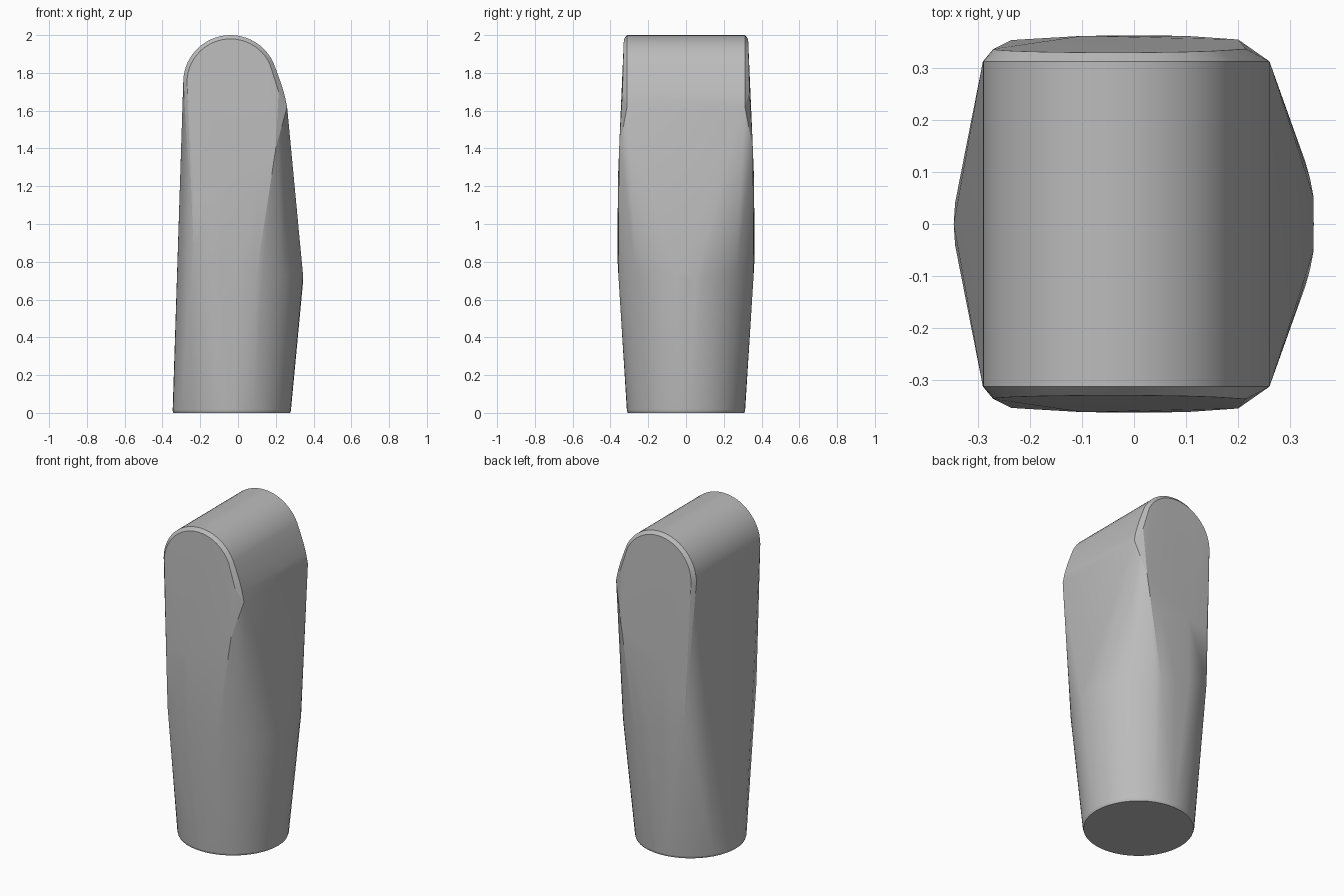
import bpy, bmesh, math

cube = bpy.data.objects.get("Cube")
if cube:
    bpy.data.objects.remove(cube, do_unlink=True)

grey = bpy.data.materials.new("plain_grey")
grey.use_nodes = True
grey.diffuse_color = (0.5, 0.5, 0.5, 1)
grey.node_tree.nodes["Principled BSDF"].inputs["Base Color"].default_value = (0.5, 0.5, 0.5, 1)

AXIS = -0.033  # x of the round foot's centre


def ring(radius, z, start=0, end=360, steps=48):
    """Points on a level arc around the foot's axis."""
    angles = [math.radians(start + (end - start) * i / steps) for i in range(steps + 1)]
    return [(AXIS + radius * math.cos(a), radius * math.sin(a), z) for a in angles]


def mirrored(points):
    """Points together with their front/back mirror images."""
    return [(x, s * y, z) for x, y, z in points for s in (1, -1)]


def arch(radius):
    """Rounded head profile in x and z."""
    angles = [math.radians(180 - 155 * i / 24) for i in range(25)]
    return [(-0.04 + radius * math.cos(a), 1.75 + radius * math.sin(a)) for a in angles]


# Round foot with a tiny softened rim
points = ring(0.309, 0)[:-1] + ring(0.313, 0.012)[:-1]

# Flared lower body, cut off by the right-hand flat
points += mirrored(ring(0.381, 0.73, 8, 70, 12))
points += [(0.345, 0, 0.7)]

# Front and back flats
points += mirrored([(-0.235, 0.353, 0.86), (-0.1, 0.36, 0.82), (0.0, 0.362, 0.8),
                    (-0.235, 0.353, 1.2), (-0.1, 0.361, 1.22), (0.1, 0.361, 1.2),
                    (0.2, 0.354, 1.4)])

# Rounded head with a narrow chamfer on each end
shoulder = [(0.208, 1.8), (0.228, 1.745), (0.246, 1.685), (0.26, 1.62)]
points += mirrored([(x, 0.312, z) for x, z in arch(0.25) + shoulder])
points += mirrored([(x, 0.329 + (1.98 - z) * 0.03, z) for x, z in arch(0.23)])
points += mirrored([(0.215, 0.336, 1.7)])

# Stretch one taut skin over the sections
bm = bmesh.new()
for p in points:
    bm.verts.new(p)
hull = bmesh.ops.convex_hull(bm, input=bm.verts[:])
loose = {g for g in hull["geom_interior"] + hull["geom_unused"] if isinstance(g, bmesh.types.BMVert)}
bmesh.ops.delete(bm, geom=list(loose), context="VERTS")
bmesh.ops.dissolve_limit(bm, angle_limit=math.radians(0.5), verts=bm.verts[:], edges=bm.edges[:])
bmesh.ops.recalc_face_normals(bm, faces=bm.faces[:])

mesh = bpy.data.meshes.new("rounded_post")
bm.to_mesh(mesh)
bm.free()
mesh.materials.append(grey)
post = bpy.data.objects.new("rounded_post", mesh)
bpy.context.collection.objects.link(post)

bpy.ops.object.select_all(action="DESELECT")
post.select_set(True)
bpy.context.view_layer.objects.active = post
bpy.ops.object.shade_smooth_by_angle(angle=math.radians(12))
